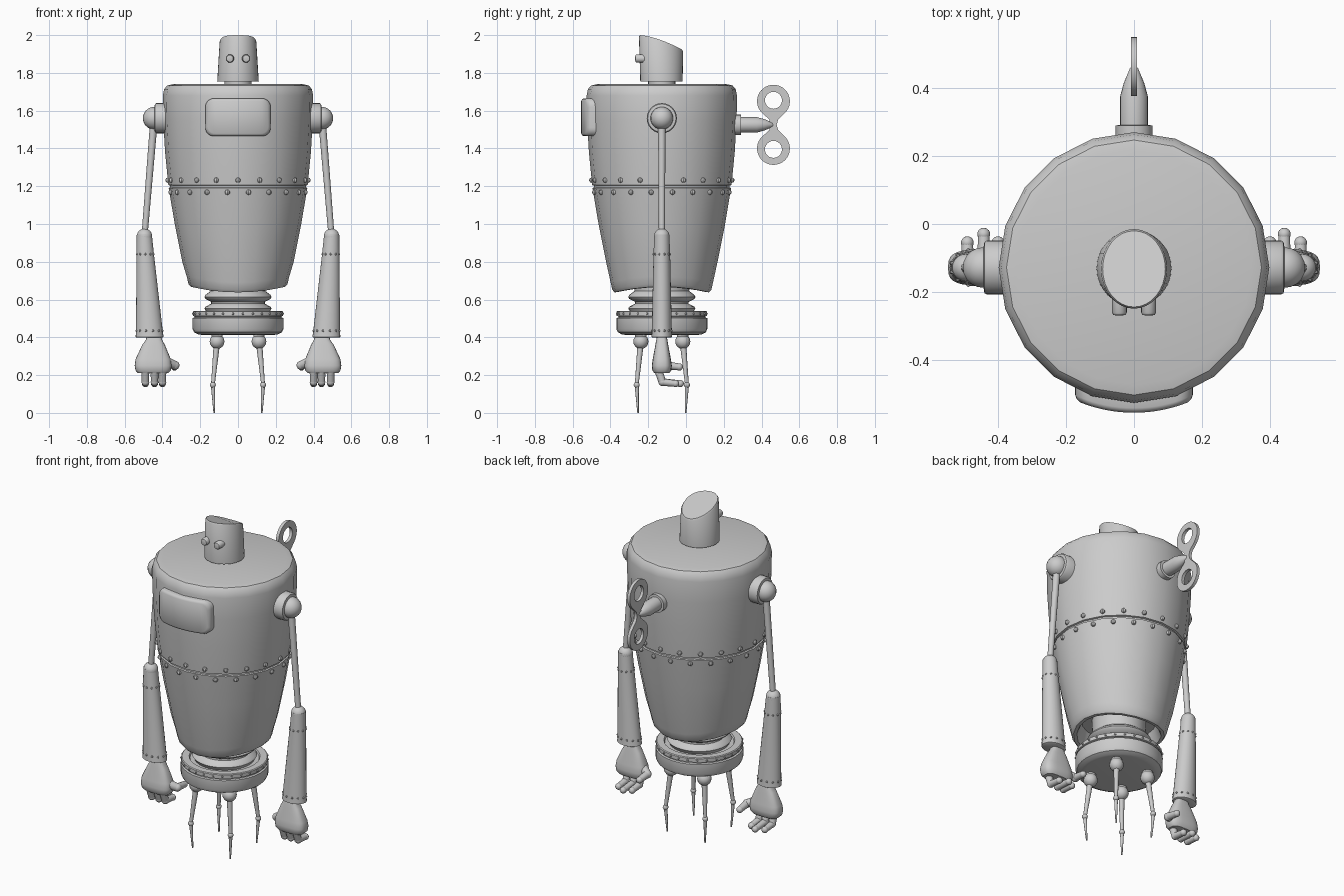
import bpy, bmesh, math
from mathutils import Vector, Matrix

if "Cube" in bpy.data.objects:
    bpy.data.objects.remove(bpy.data.objects["Cube"])

CY = -0.128  # y of the body axis


def finish(bm, name):
    bmesh.ops.recalc_face_normals(bm, faces=bm.faces)
    me = bpy.data.meshes.new(name)
    bm.to_mesh(me)
    bm.free()
    ob = bpy.data.objects.new(name, me)
    bpy.context.collection.objects.link(ob)
    return ob


def loft(name, rings, n=24, power=2, warp=None, matrix=None):
    """Stack of rings (x, y, z, rx, ry) closed at both ends."""
    bm = bmesh.new()
    loops = []
    for x, y, z, rx, ry in rings:
        loop = []
        for i in range(n):
            a = 2 * math.pi * i / n
            c, s = math.cos(a), math.sin(a)
            v = Vector((x + rx * math.copysign(abs(c) ** (2 / power), c),
                        y + ry * math.copysign(abs(s) ** (2 / power), s), z))
            loop.append(bm.verts.new(warp(v) if warp else v))
        loops.append(loop)
    for a, b in zip(loops, loops[1:]):
        for i in range(n):
            j = (i + 1) % n
            bm.faces.new((a[i], a[j], b[j], b[i]))
    bm.faces.new(loops[0])
    bm.faces.new(loops[-1])
    if matrix:
        bm.transform(matrix)
    return finish(bm, name)


def lathe(name, profile, n=24, warp=None, matrix=None, c=(0, CY)):
    return loft(name, [(c[0], c[1], z, r, r) for r, z in profile], n, 2, warp, matrix)


def add_ball(bm, p, r, seg=14):
    bmesh.ops.create_uvsphere(bm, u_segments=seg, v_segments=max(4, seg // 2 + 1), radius=r,
                              matrix=Matrix.Translation(p))


def rod(name, pts, rod_r, ball_r, seg=14):
    """Tapered rods between points, with a ball at each point."""
    bm = bmesh.new()
    pts = [Vector(p) for p in pts]
    for k, (p, q) in enumerate(zip(pts, pts[1:])):
        m = Matrix.Translation((p + q) / 2) @ (q - p).to_track_quat('Z', 'Y').to_matrix().to_4x4()
        bmesh.ops.create_cone(bm, cap_ends=True, segments=seg, radius1=rod_r[k][0],
                              radius2=rod_r[k][1], depth=(q - p).length, matrix=m)
    for p, r in zip(pts, ball_r):
        if r:
            add_ball(bm, p, r, seg)
    return finish(bm, name)


def rivets(name, rows, size):
    """Rows of rivets (x, y, z, rx, ry, count, phase)."""
    bm = bmesh.new()
    for x, y, z, rx, ry, n, ph in rows:
        for i in range(n):
            a = 2 * math.pi * (i + ph) / n
            add_ball(bm, (x + rx * math.cos(a), y + ry * math.sin(a), z), size, 8)
    return finish(bm, name)


# Torso shell, open underneath with raised arches at the sides
def arch(v):
    if v.z < 0.69:
        v.z += 0.03 * min(1, (v.x / 0.25) ** 2)
    return v


lathe("torso", [(0.345, 1.74), (0.375, 1.733), (0.391, 1.714), (0.398, 1.68), (0.396, 1.55),
                (0.386, 1.38), (0.369, 1.206), (0.359, 1.203), (0.359, 1.194), (0.367, 1.191),
                (0.335, 1.0), (0.295, 0.8), (0.271, 0.69), (0.262, 0.652), (0.25, 0.638),
                (0.232, 0.64), (0.222, 0.66), (0.205, 0.74)], 20, arch)
rivets("torso_rivets", [(0, CY, 1.232, 0.371, 0.371, 20, 0), (0, CY, 1.168, 0.36, 0.36, 20, 0.5)], 0.014)

# Curved chest door
bm = bmesh.new()
N, CR = 24, 0.045


def door_layer(inset, radius):
    w, h, cr = 0.173 - inset, 0.1 - inset, CR - inset * 0.5
    top, bot = [], []
    for i in range(N + 1):
        x = -w * math.cos(math.pi * i / N)
        d = max(0, abs(x) - (w - cr))
        zz = h - cr + math.sqrt(max(0, cr * cr - d * d))
        y = CY - math.sqrt(radius ** 2 - x * x)
        top.append(bm.verts.new((x, y, 1.565 + zz)))
        bot.append(bm.verts.new((x, y, 1.565 - zz)))
    return top, bot


layers = [door_layer(0, 0.37), door_layer(0, 0.413), door_layer(0.004, 0.421), door_layer(0.014, 0.427)]
for (t0, b0), (t1, b1) in zip(layers, layers[1:]):
    r0, r1 = t0 + b0[::-1], t1 + b1[::-1]
    for i in range(len(r0)):
        j = (i + 1) % len(r0)
        bm.faces.new((r0[i], r0[j], r1[j], r1[i]))
for t, b in (layers[0], layers[-1]):
    for i in range(N):
        bm.faces.new((t[i], t[i + 1], b[i + 1], b[i]))
finish(bm, "chest_door")

# Head with a sloping curved top, neck and eyes
lathe("neck", [(0.072, 1.73), (0.072, 1.77)])


def slope(v):
    if v.z > 1.9:
        t = max(0, min(1, (v.y + 0.25) / 0.235))
        v.z = 2.0 - 0.08 * t ** 1.6 - (2.0 - v.z)
    return v


loft("head", [(0, -0.13, 1.754, 0.11, 0.112), (0, -0.132, 1.992, 0.097, 0.117),
              (0, -0.132, 2.0, 0.092, 0.112)], 32, 2, slope)
for s in (-1, 1):
    m = Matrix.Translation((s * 0.043, -0.2, 1.876)) @ Matrix.Rotation(math.pi / 2, 4, 'X')
    lathe("eye", [(0.022, 0), (0.022, 0.06), (0.018, 0.067), (0.01, 0.069)], 16, None, m, (0, 0))

# Bellows waist and pelvis
lathe("waist_bellows", [(0.15, 0.74), (0.145, 0.645), (0.172, 0.625), (0.178, 0.613), (0.172, 0.603),
                        (0.142, 0.588), (0.142, 0.578), (0.172, 0.562), (0.178, 0.552),
                        (0.172, 0.543), (0.16, 0.52)], 32)
lathe("pelvis", [(0.19, 0.53), (0.195, 0.54), (0.234, 0.54), (0.239, 0.536), (0.239, 0.514),
                 (0.23, 0.511), (0.23, 0.505), (0.241, 0.502), (0.241, 0.445), (0.233, 0.427),
                 (0.21, 0.415), (0.19, 0.413)], 32)
rivets("pelvis_rivets", [(0, CY, 0.525, 0.239, 0.239, 28, 0.5)], 0.006)

# Four thin pointed legs
for sx in (-1, 1):
    for sy in (-1, 1):
        def at(d, z):
            return (sx * d, CY + sy * d, z)
        rod("leg", [at(0.111, 0.43), at(0.111, 0.378), at(0.133, 0.148), at(0.126, 0)],
            [(0.03, 0.03), (0.017, 0.01), (0.011, 0.004)], [0, 0.04, 0.016, 0])

# Arms
for s in (-1, 1):
    m = Matrix.Translation((s * 0.36, CY, 1.56)) @ Matrix.Rotation(s * math.pi / 2, 4, 'Y')
    lathe("shoulder_ring", [(0.08, 0), (0.08, 0.072), (0.075, 0.08), (0.062, 0.082)], 24, None, m, (0, 0))
    rod("upper_arm", [(s * 0.444, CY, 1.56), (s * 0.495, CY, 0.935)], [(0.02, 0.016)], [0.06, 0.041], 20)
    loft("forearm", [(s * 0.496, CY, 0.945, 0.04, 0.04), (s * 0.491, CY, 0.84, 0.046, 0.044),
                     (s * 0.469, CY, 0.43, 0.071, 0.053), (s * 0.468, CY, 0.402, 0.074, 0.055),
                     (s * 0.468, CY, 0.398, 0.066, 0.048)])
    rivets("forearm_rivets", [(s * 0.491, CY, 0.84, 0.046, 0.044, 10, 0.5),
                              (s * 0.469, CY, 0.435, 0.071, 0.053, 12, 0.5)], 0.006)
    loft("palm", [(s * 0.445, CY, 0.41, 0.036, 0.024), (s * 0.445, CY, 0.385, 0.044, 0.03),
                  (s * 0.447, CY, 0.36, 0.06, 0.034), (s * 0.449, CY, 0.285, 0.093, 0.048),
                  (s * 0.449, CY, 0.25, 0.098, 0.053), (s * 0.449, CY, 0.225, 0.094, 0.05),
                  (s * 0.449, CY, 0.21, 0.08, 0.04)], 28, 3)
    for x, tip in ((0.49, -0.055), (0.442, -0.03), (0.4, -0.055)):
        rod("finger", [(s * x, -0.148, 0.23), (s * x, -0.125, 0.163), (s * x, tip, 0.155)],
            [(0.021, 0.02), (0.02, 0.017)], [0.021, 0.021, 0.019])
    rod("thumb", [(s * 0.375, CY, 0.27), (s * 0.333, -0.105, 0.252), (s * 0.336, -0.035, 0.243)],
        [(0.026, 0.023), (0.022, 0.018)], [0.026, 0.024, 0.019])

# Wind-up key: flanged pointed shaft and flat two-hole bow
m = Matrix.Translation((0, 0.2, 1.525)) @ Matrix.Rotation(-math.pi / 2, 4, 'X')
lathe("key_shaft", [(0.054, 0), (0.054, 0.09), (0.041, 0.091), (0.041, 0.175), (0.03, 0.215),
                    (0.012, 0.258), (0.002, 0.268)], 20, None, m, (0, 0))


def arc(cz, r, a0, a1, n):
    return [(0.463 + r * math.cos(math.radians(a0 + (a1 - a0) * i / n)),
             cz + r * math.sin(math.radians(a0 + (a1 - a0) * i / n))) for i in range(n + 1)]


ZT, ZB = 1.65, 1.4
outline = (arc(ZT, 0.087, -45, 225, 28) + [(0.443, 1.552), (0.437, 1.525), (0.443, 1.498)]
           + arc(ZB, 0.087, 135, 405, 28) + [(0.488, 1.498), (0.48, 1.525), (0.488, 1.552)])
cu = bpy.data.curves.new("key_bow", 'CURVE')
cu.dimensions, cu.fill_mode, cu.extrude = '2D', 'BOTH', 0.009
for pts in (outline, arc(ZT + 0.005, 0.045, 0, 345, 23), arc(ZB - 0.005, 0.045, 0, 345, 23)):
    sp = cu.splines.new('POLY')
    sp.points.add(len(pts) - 1)
    for p, (y, z) in zip(sp.points, pts):
        p.co = (y, z, 0, 1)
    sp.use_cyclic_u = True
bow = bpy.data.objects.new("key_bow", cu)
bpy.context.collection.objects.link(bow)
bow.matrix_world = Matrix(((0, 0, 1, 0), (1, 0, 0, 0), (0, 1, 0, 0), (0, 0, 0, 1)))
bpy.context.view_layer.objects.active = bow
bow.select_set(True)
bpy.ops.object.convert(target='MESH')

# Smooth shading with crisp edges
bpy.ops.object.select_all(action='SELECT')
bpy.ops.object.shade_smooth_by_angle(angle=math.radians(35))
